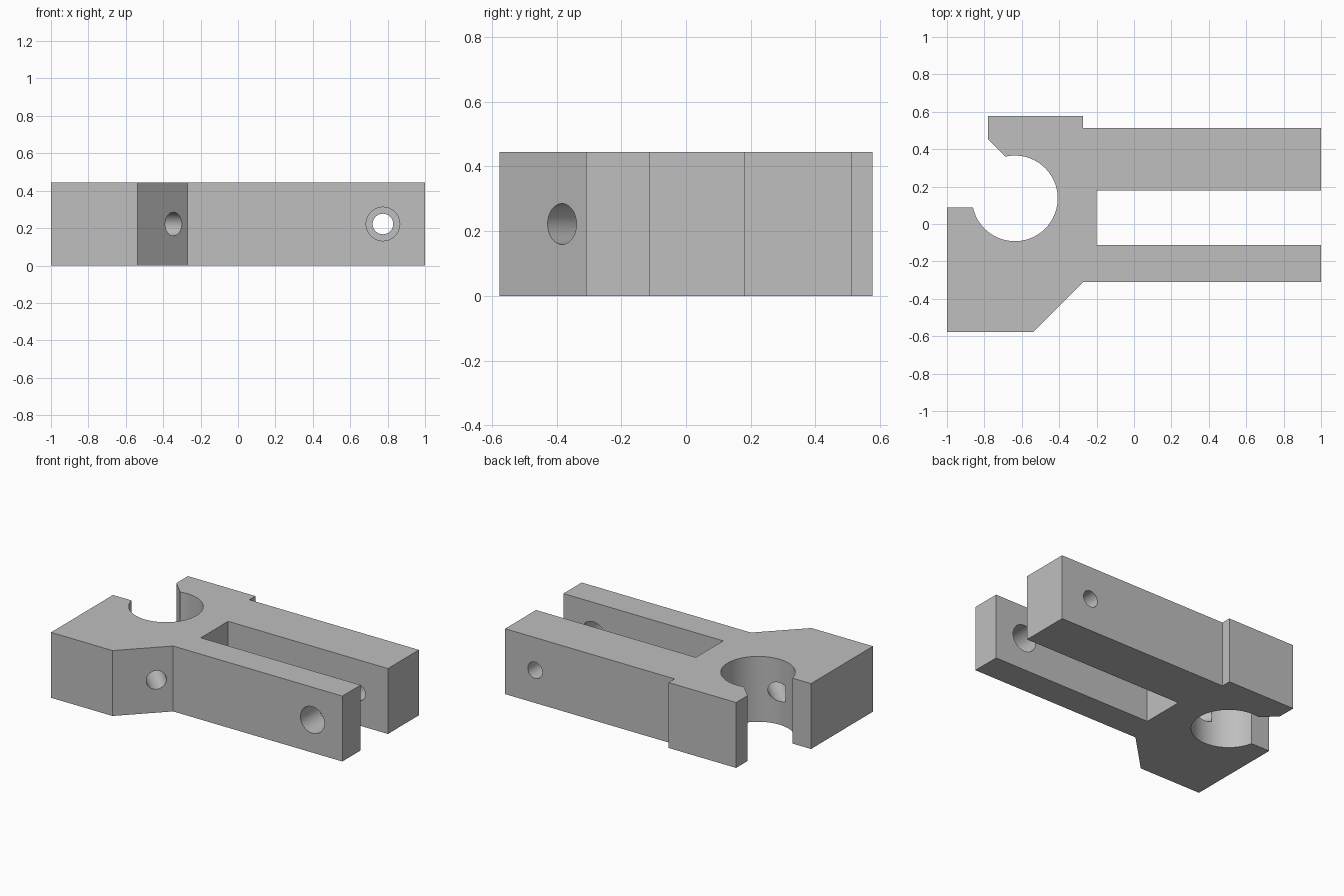
import bpy, bmesh
from math import radians, cos, sin
from mathutils import Vector

cube = bpy.data.objects.get("Cube")
if cube:
    bpy.data.objects.remove(cube, do_unlink=True)

HEIGHT = 0.444
MID = HEIGHT / 2
BORE = Vector((-0.637, 0.137))
BORE_R = 0.229

grey = bpy.data.materials.new("plain grey")
grey.use_nodes = True
colour = (0.52, 0.52, 0.52, 1)
grey.diffuse_color = colour
grey.node_tree.nodes["Principled BSDF"].inputs["Base Color"].default_value = colour


def extrude_outline(name, points, height):
    bm = bmesh.new()
    face = bm.faces.new([bm.verts.new((x, y, 0)) for x, y in points])
    top = bmesh.ops.extrude_face_region(bm, geom=[face])["geom"]
    verts = [v for v in top if isinstance(v, bmesh.types.BMVert)]
    bmesh.ops.translate(bm, verts=verts, vec=(0, 0, height))
    bmesh.ops.recalc_face_normals(bm, faces=bm.faces)
    mesh = bpy.data.meshes.new(name)
    bm.to_mesh(mesh)
    bm.free()
    obj = bpy.data.objects.new(name, mesh)
    bpy.context.collection.objects.link(obj)
    obj.data.materials.append(grey)
    return obj


def drill(target, start, end, radius):
    """Cut a round horizontal hole between two plan points at mid height."""
    a, b = Vector((*start, MID)), Vector((*end, MID))
    bpy.ops.mesh.primitive_cylinder_add(vertices=48, radius=radius,
                                        depth=(b - a).length, location=(a + b) / 2)
    cutter = bpy.context.object
    cutter.name = "hole_cutter"
    cutter.hide_render = True
    cutter.rotation_euler = (b - a).to_track_quat('Z', 'Y').to_euler()
    cutter.data.materials.append(grey)
    mod = target.modifiers.new("hole", 'BOOLEAN')
    mod.operation = 'DIFFERENCE'
    mod.solver = 'EXACT'
    mod.object = cutter
    bpy.context.view_layer.objects.active = target
    bpy.ops.object.modifier_apply(modifier=mod.name)
    bpy.data.objects.remove(cutter, do_unlink=True)


# Open bore, swept from the lower lip round to the upper lip
STEPS = 56
FIRST, LAST = radians(-167.5), radians(102.7)
arc = []
for i in range(STEPS + 1):
    a = FIRST + (LAST - FIRST) * i / STEPS
    arc.append((BORE.x + BORE_R * cos(a), BORE.y + BORE_R * sin(a)))

# Upper jaw, thick arm, slot, thin arm, chamfered lower jaw
outline = arc + [
    (-0.78, 0.453), (-0.78, 0.577), (-0.273, 0.577), (-0.273, 0.512),
    (1, 0.512), (1, 0.18), (-0.2, 0.18), (-0.2, -0.113),
    (1, -0.113), (1, -0.309), (-0.271, -0.309), (-0.538, -0.577),
    (-1, -0.577), (-1, arc[0][1]),
]
body = extrude_outline("forked_clamp_body", outline, HEIGHT)

# Pin holes through the arms: wide in the thin arm, narrow in the thick arm
drill(body, (0.775, -0.5), (0.775, 0), 0.09)
drill(body, (0.775, 0.05), (0.775, 0.7), 0.055)
# Set screw hole from the chamfer into the bore
drill(body, (-0.245, -0.483), (-0.665, -0.063), 0.063)

bpy.ops.object.select_all(action='DESELECT')
body.select_set(True)
bpy.context.view_layer.objects.active = body
bpy.ops.object.shade_smooth_by_angle(angle=radians(30))
